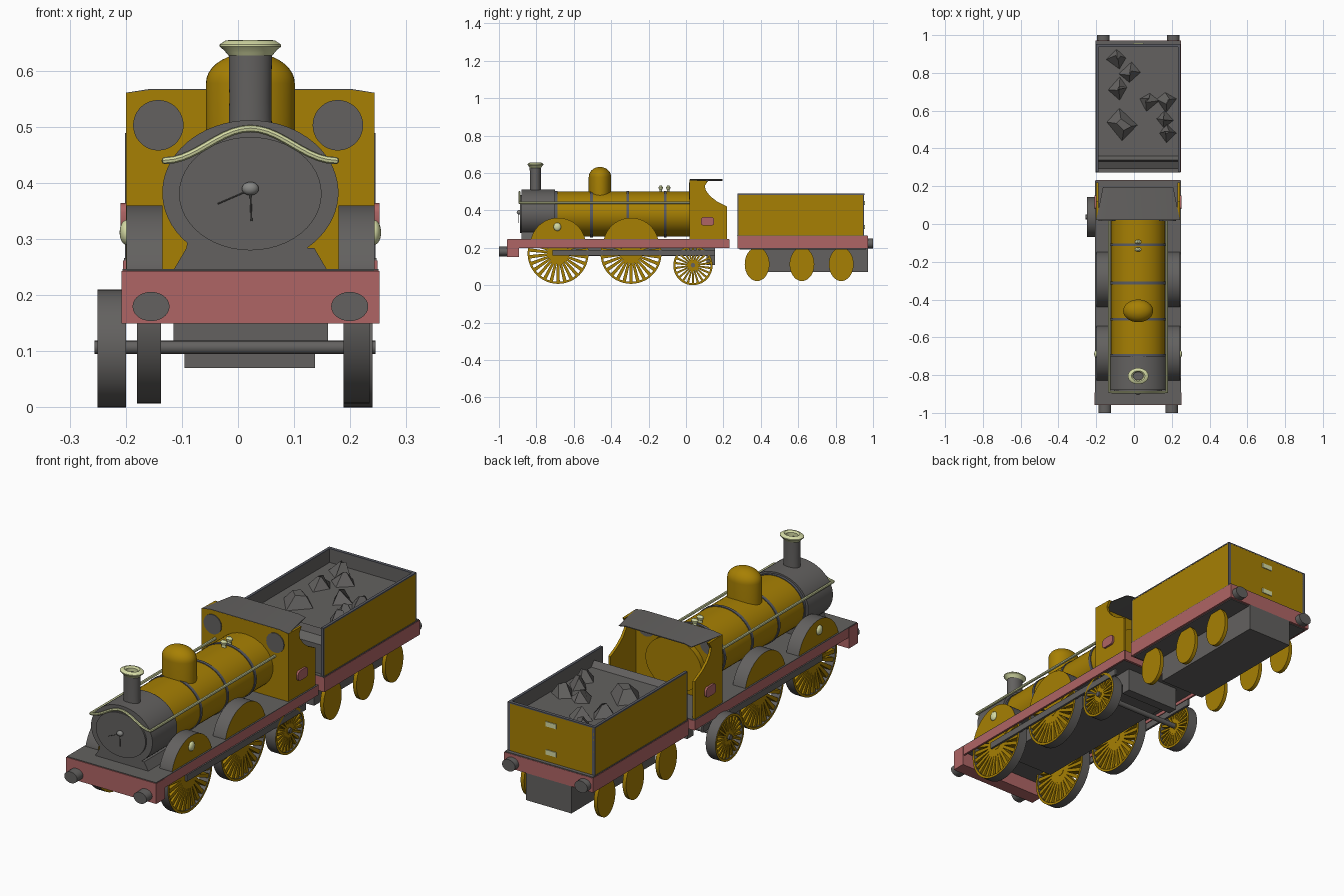
import bpy, bmesh, math, random
from math import sin, cos, pi, radians
from mathutils import Vector, Matrix

if "Cube" in bpy.data.objects:
    bpy.data.objects.remove(bpy.data.objects["Cube"])

random.seed(4)
CX = 0.022  # centre line of the locomotive


def mat(name, r, g, b):
    m = bpy.data.materials.new(name)
    m.diffuse_color = (r, g, b, 1)
    m.use_nodes = True
    m.node_tree.nodes["Principled BSDF"].inputs["Base Color"].default_value = m.diffuse_color
    return m


GOLD = mat("ochre gold", 0.385, 0.215, 0.001)
GREY = mat("dark grey", 0.125, 0.12, 0.116)
RED = mat("dusty red", 0.43, 0.13, 0.13)
CREAM = mat("pale cream", 0.66, 0.70, 0.37)
SLATE = mat("slate band", 0.10, 0.105, 0.125)
STEEL = mat("light steel", 0.24, 0.24, 0.23)


def finish(name, bm, *mats):
    bmesh.ops.recalc_face_normals(bm, faces=bm.faces)
    me = bpy.data.meshes.new(name)
    bm.to_mesh(me)
    bm.free()
    for m in mats:
        me.materials.append(m)
    ob = bpy.data.objects.new(name, me)
    bpy.context.collection.objects.link(ob)
    return ob


def place(axis, u, v, w):
    return {'x': (w, u, v), 'y': (u, w, v), 'z': (u, v, w)}[axis]


def prism(name, pts, axis, a, b, side, cap=None):
    """Extrude a 2D outline along an axis; caps may have their own colour."""
    bm = bmesh.new()
    lo = [bm.verts.new(place(axis, u, v, a)) for u, v in pts]
    hi = [bm.verts.new(place(axis, u, v, b)) for u, v in pts]
    for ring in (lo, hi):
        bm.faces.new(ring).material_index = 1 if cap else 0
    n = len(pts)
    for i in range(n):
        j = (i + 1) % n
        bm.faces.new((lo[i], lo[j], hi[j], hi[i]))
    return finish(name, bm, side, *([cap] if cap else []))


def box(name, x0, x1, y0, y1, z0, z1, m):
    return prism(name, [(x0, y0), (x1, y0), (x1, y1), (x0, y1)], 'z', z0, z1, m)


def oval(u, v, ru, rv, n=40, a0=0.0, a1=2 * pi):
    return [(u + ru * cos(a0 + (a1 - a0) * i / n), v + rv * sin(a0 + (a1 - a0) * i / n)) for i in range(n)]


def lathe(name, prof, axis, c, su, sv, m, n=40, closed=False):
    """Spin (radius, height) points round an axis with an oval stretch."""
    bm = bmesh.new()
    rings = []
    for r, h in prof:
        ring = []
        for i in range(n):
            a = 2 * pi * i / n
            p = Vector(place(axis, r * su * cos(a), r * sv * sin(a), h))
            ring.append(bm.verts.new(p + Vector(c)))
        rings.append(ring)
    pairs = list(zip(rings, rings[1:])) + ([(rings[-1], rings[0])] if closed else [])
    for p, q in pairs:
        for i in range(n):
            j = (i + 1) % n
            bm.faces.new((p[i], p[j], q[j], q[i]))
    if not closed:
        bm.faces.new(rings[0])
        bm.faces.new(rings[-1])
    return finish(name, bm, m)


def tube(name, pts, r, m):
    cu = bpy.data.curves.new(name, 'CURVE')
    cu.dimensions = '3D'
    cu.bevel_depth = r
    cu.bevel_resolution = 2
    cu.use_fill_caps = True
    sp = cu.splines.new('POLY')
    sp.points.add(len(pts) - 1)
    for p, co in zip(sp.points, pts):
        p.co = (*co, 1)
    tmp = bpy.data.objects.new(name, cu)
    me = bpy.data.meshes.new_from_object(tmp)
    bpy.data.objects.remove(tmp)
    me.materials.clear()
    me.materials.append(m)
    bpy.context.collection.objects.link(bpy.data.objects.new(name, me))


def ball(name, c, r, m):
    bm = bmesh.new()
    bmesh.ops.create_uvsphere(bm, u_segments=20, v_segments=12, radius=1)
    bmesh.ops.transform(bm, matrix=Matrix.Translation(c) @ Matrix.Diagonal((*r, 1)), verts=bm.verts)
    return finish(name, bm, m)


def wheel(name, x0, x1, y, z, r, spokes):
    """Grey tread with gold side faces, gold spokes widening to the rim."""
    t = 0.011
    rim = lathe(name + "_rim", [(r - t, x0), (r, x0), (r, x1), (r - t, x1)], 'x', (0, y, z), 1, 1, GREY, 48, True)
    rim.data.materials.append(GOLD)
    for f in rim.data.polygons:
        f.material_index = int(abs(f.normal.x) > 0.9)
    bm = bmesh.new()
    for i in range(spokes):
        geo = bmesh.ops.create_cube(bm, size=1)
        for v in geo['verts']:
            v.co.y *= 1.3 if v.co.z > 0 else 0.75
        m = (Matrix.Translation(((x0 + x1) / 2, y, z)) @ Matrix.Rotation(2 * pi * i / spokes, 4, 'X')
             @ Matrix.Translation((0, 0, r * 0.52)) @ Matrix.Diagonal(((x1 - x0) * 0.8, r * 0.088, r * 0.86, 1)))
        bmesh.ops.transform(bm, matrix=m, verts=geo['verts'])
    finish(name + "_spokes", bm, GOLD)
    prism(name + "_hub", oval(y, z, r * 0.15, r * 0.15, 24), 'x', x0 + 0.003, x1 - 0.003, GOLD)


# Running board, valances and end beams
box("running_board", -0.198, 0.242, -0.95, 0.225, 0.215, 0.244, GREY)
box("running_board_top", -0.206, 0.25, -0.955, 0.23, 0.244, 0.247, GREY)
for n, x in (("left", -0.206), ("right", 0.241)):
    box(n + "_valance", x, x + 0.009, -0.95, 0.23, 0.20, 0.2445, RED)
box("front_beam", -0.208, 0.252, -0.957, -0.893, 0.15, 0.2435, RED)
box("rear_beam", -0.2, 0.245, 0.22, 0.232, 0.20, 0.2445, RED)
box("rear_underframe", -0.115, 0.16, 0.11, 0.155, 0.107, 0.22, GREY)
box("front_underframe", -0.115, 0.16, -0.72, 0.12, 0.155, 0.22, GREY)

# Smokebox with flared saddle, door, handle
arch = oval(CX, 0.383, 0.157, 0.129, 48, radians(-50), radians(230))
prism("smokebox", arch + [(CX - 0.114, 0.284), (CX - 0.137, 0.245), (CX + 0.137, 0.245), (CX + 0.114, 0.284)],
      'y', -0.88, -0.70, GREY)
prism("smokebox_door", oval(CX, 0.381, 0.127, 0.101, 48), 'y', -0.888, -0.87, GREY)
ball("door_knob", (CX, -0.893, 0.39), (0.015, 0.012, 0.012), STEEL)
tube("door_handle_long", [(CX, -0.895, 0.388), (-0.036, -0.895, 0.363)], 0.0012, GREY)
tube("door_handle_short", [(CX, -0.895, 0.388), (0.024, -0.895, 0.332)], 0.0016, GREY)

# Boiler and bands
prism("boiler", oval(CX, 0.38, 0.143, 0.121, 48), 'y', -0.71, 0.06, GOLD)
for i, y in enumerate((-0.695, -0.505, -0.312, -0.11)):
    prism(f"boiler_band_{i}", oval(CX, 0.38, 0.1465, 0.1245, 48), 'y', y - 0.007, y + 0.007, SLATE)

# Chimney, cap, dome, safety valves
lathe("chimney", [(0.036, 0.49), (0.035, 0.55), (0.036, 0.632)], 'z', (CX, -0.805, 0), 1.07, 0.85, GREY)
lathe("chimney_cap", [(0.026, 0.629), (0.037, 0.627), (0.041, 0.632), (0.045, 0.637), (0.052, 0.643), (0.052, 0.647),
                      (0.042, 0.654), (0.034, 0.655), (0.026, 0.648)], 'z', (CX, -0.805, 0), 1.05, 0.82, CREAM, 40, True)
dome = [(0.06, 0.46), (0.06, 0.578)] + [(0.06 * cos(a), 0.578 + 0.054 * sin(a)) for a in [k * pi / 18 for k in range(1, 9)]]
lathe("steam_dome", dome, 'z', (CX, -0.46, 0), 1.32, 1.0, GOLD)
for y in (-0.135, -0.095):
    lathe("safety_valve", [(0.010, 0.49), (0.008, 0.51), (0.012, 0.517), (0.013, 0.524), (0.005, 0.533)],
          'z', (CX, y, 0), 1.3, 0.9, CREAM, 16)

# Handrail wrapping round the front of the smokebox
front = [(CX + 0.152 * t / 10, -0.89, 0.44 + 0.057 * (0.5 + 0.5 * cos(pi * t / 10))) for t in range(-10, 11)]
tube("handrail", [(CX - 0.152, 0.02, 0.44), (CX - 0.152, -0.883, 0.44)] + front
     + [(CX + 0.152, -0.883, 0.44), (CX + 0.152, 0.02, 0.44)], 0.0065, CREAM)

# Splashers, ornaments, driving wheels and rods on both sides
for s, n in ((-1, "left"), (1, "right")):
    for k, y in enumerate((-0.684, -0.294)):
        arc = oval(y, 0.211, 0.149, 0.149, 30, radians(13), radians(172))
        prism(f"{n}_splasher_{k}", arc + [(y - 0.145, 0.244), (y + 0.145, 0.244)],
              'x', CX + s * 0.157, CX + s * 0.221, GREY, GOLD)
        x0, x1 = (-0.18, -0.137) if s < 0 else (0.188, 0.234)
        wheel(f"{n}_driving_wheel_{k}", x0, x1, y, 0.17, 0.163, 26)
    ball(n + "_splasher_boss", (CX + s * 0.221, -0.688, 0.312), (0.012, 0.02, 0.022), CREAM)
    xr = CX + s * 0.213
    box(n + "_side_rod", xr - 0.005, xr + 0.005, -0.715, 0.155, 0.158, 0.188, GREY)
    # Buffers, front and rear
    prism(n + "_front_buffer", oval(CX + s * 0.177, 0.18, 0.033, 0.026, 28), 'y', -1.0, -0.95, GREY)
    prism(n + "_rear_buffer", oval(CX + s * 0.185, 0.222, 0.033, 0.027, 28), 'y', 0.96, 1.0, GREY)
wheel("left_trailing_wheel", -0.25, -0.20, 0.037, 0.105, 0.105, 22)
wheel("right_trailing_wheel", 0.188, 0.24, 0.037, 0.105, 0.105, 22)
prism("trailing_axle", oval(0.037, 0.107, 0.012, 0.012, 16), 'x', -0.256, 0.245, GREY)

# Cab: front wall, cut-out sides, windows, plates, roof
prism("cab_front", [(-0.2, 0.245), (0.243, 0.245), (0.243, 0.56), (0.2, 0.566), (-0.155, 0.566), (-0.2, 0.56)],
      'y', 0.02, 0.034, GOLD)
side = [(0.02, 0.245), (0.22, 0.245), (0.22, 0.42), (0.165, 0.448), (0.13, 0.475), (0.107, 0.505),
        (0.1, 0.53), (0.118, 0.558), (0.02, 0.56)]
plate = [(0.115 + a * 0.02 + p, 0.341 + b * 0.007 + q)
         for a, b, k in ((1, 1, 0), (-1, 1, 1), (-1, -1, 2), (1, -1, 3))
         for p, q in [(0.016 * cos(t), 0.016 * sin(t)) for t in (k * pi / 2 + j * pi / 8 for j in range(5))]]
for n, x, s in (("left", -0.2, -1), ("right", 0.243, 1)):
    prism(n + "_cab_side", side, 'x', x, x - s * 0.012, GOLD)
    prism(n + "_cab_plate", plate, 'x', x, x + s * 0.0095, RED)
for n, x in (("left", -0.142), ("right", 0.178)):
    prism(n + "_cab_window", oval(x, 0.503, 0.045, 0.045, 36), 'y', 0.016, 0.037, GREY)
roof = prism("cab_roof", [(-0.2, 0.558), (-0.155, 0.564), (0.2, 0.564), (0.243, 0.558), (0.243, 0.561),
                          (0.2, 0.568), (-0.155, 0.568), (-0.2, 0.561)], 'y', 0.0205, 0.195, GREY)
for v in roof.data.vertices:
    if v.co.y > 0.1:
        v.co.x = CX + (v.co.x - CX) * 0.84

# Tender frame, body walls, trims and coal floor
box("tender_frame", -0.205, 0.249, 0.275, 0.972, 0.195, 0.262, RED)
box("tender_deck", -0.203, 0.247, 0.273, 0.97, 0.262, 0.266, GREY)
box("tender_floor_plate", -0.195, 0.239, 0.285, 0.962, 0.191, 0.196, GREY)
box("tender_underbox", -0.095, 0.137, 0.36, 0.972, 0.07, 0.196, GREY)
for n, x, s in (("left", -0.2, 1), ("right", 0.244, -1)):
    x0, x1 = sorted((x, x + s * 0.005))
    box(n + "_tender_wall", x0, x1, 0.278, 0.952, 0.264, 0.485, GOLD)
    x0, x1 = sorted((x + s * 0.005, x + s * 0.012))
    box(n + "_tender_lining", x0, x1, 0.278, 0.947, 0.264, 0.485, GREY)
    x0, x1 = sorted((x - s * 0.001, x + s * 0.012))
    box(n + "_tender_rim", x0, x1, 0.276, 0.953, 0.483, 0.489, SLATE)
    for y in (0.276, 0.947):
        box(n + "_tender_edge", x0, x1, y, y + 0.006, 0.264, 0.487, SLATE)
box("tender_back", -0.198, 0.242, 0.947, 0.953, 0.264, 0.485, GOLD)
box("tender_back_lining", -0.19, 0.234, 0.938, 0.9475, 0.264, 0.487, GREY)
box("tender_back_rim", -0.198, 0.242, 0.938, 0.9535, 0.483, 0.489, SLATE)
prism("coal_bed", [(0.29, 0.264), (0.94, 0.264), (0.94, 0.425), (0.36, 0.425), (0.34, 0.45), (0.33, 0.42), (0.29, 0.40)],
      'x', -0.19, 0.234, GREY)
for z in (0.44, 0.31):
    box("rear_lamp_plate", -0.005, 0.049, 0.952, 0.957, z - 0.011, z + 0.011, CREAM)

# Coal lumps: rough low pyramids
for i, (x, y, r) in enumerate(((-0.085, 0.88, 0.06), (-0.085, 0.72, 0.06), (-0.025, 0.80, 0.055), (-0.06, 0.53, 0.085),
                               (0.075, 0.65, 0.06), (0.175, 0.65, 0.058), (0.18, 0.49, 0.055), (0.165, 0.55, 0.045))):
    bm = bmesh.new()
    bmesh.ops.create_cone(bm, cap_ends=True, segments=4, radius1=r, radius2=r * (0.3 if i == 3 else 0.04), depth=0.06)
    for v in bm.verts:
        v.co += Vector((random.uniform(-.25, .25) * r, random.uniform(-.25, .25) * r, 0))
    bmesh.ops.translate(bm, vec=(x, y, 0.447), verts=bm.verts)
    finish(f"coal_lump_{i}", bm, GREY)

# Tender wheels: plain oval discs
for n, x in (("left", -0.165), ("right", 0.209)):
    for k, y in enumerate((0.38, 0.62, 0.83)):
        prism(f"{n}_tender_wheel_{k}", oval(y, 0.112, 0.066, 0.09, 36), 'x', x - 0.009, x + 0.009, GOLD)

# Smooth round surfaces, keep hard edges
for ob in bpy.context.collection.objects:
    ob.select_set(not ob.name.startswith("coal"))
bpy.context.view_layer.objects.active = bpy.data.objects["boiler"]
bpy.ops.object.shade_smooth_by_angle(angle=radians(32))
